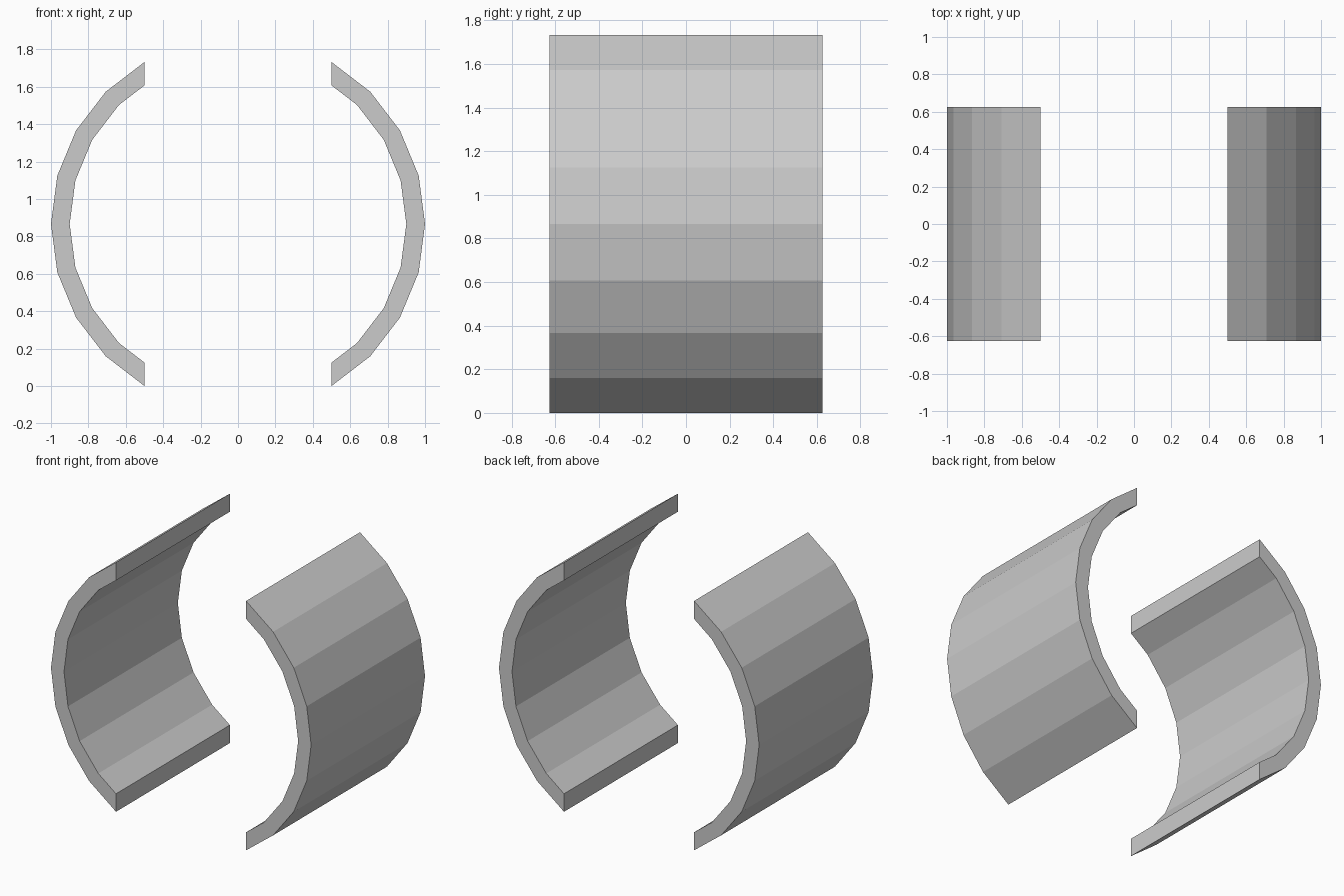
import bpy, bmesh
from math import cos, sin, radians

if "Cube" in bpy.data.objects:
    bpy.data.objects.remove(bpy.data.objects["Cube"])

R_OUT, R_IN, CUT_X, HALF_LEN = 1.0, 0.9, 0.5, 0.625
CENTRE_Z = R_OUT * sin(radians(60))


def arc(radius):
    """Points of a 24-sided circle from -60 to 60 degrees, trimmed at CUT_X."""
    pts = [(radius * cos(radians(a)), radius * sin(radians(a))) for a in range(-60, 61, 15)]

    def trim(end, inner):
        t = (CUT_X - inner[0]) / (end[0] - inner[0])
        return (CUT_X, inner[1] + t * (end[1] - inner[1]))

    return [trim(pts[0], pts[1])] + pts[1:-1] + [trim(pts[-1], pts[-2])]


def curved_shell(name, side):
    bm = bmesh.new()
    outer, inner = arc(R_OUT), arc(R_IN)

    def ring(pts, y):
        return [bm.verts.new((side * x, y, CENTRE_Z + z)) for x, z in pts]

    of, ob = ring(outer, -HALF_LEN), ring(outer, HALF_LEN)
    nf, nb = ring(inner, -HALF_LEN), ring(inner, HALF_LEN)
    # outer skin, inner skin, front rim, back rim
    for i in range(len(outer) - 1):
        for a, b in ((of, ob), (nb, nf), (nf, of), (ob, nb)):
            bm.faces.new((a[i], b[i], b[i + 1], a[i + 1]))
    # flat cut edges
    for i in (0, -1):
        bm.faces.new((of[i], ob[i], nb[i], nf[i]))
    bmesh.ops.recalc_face_normals(bm, faces=bm.faces)
    mesh = bpy.data.meshes.new(name)
    bm.to_mesh(mesh)
    bm.free()
    bpy.context.collection.objects.link(bpy.data.objects.new(name, mesh))


# Two mirrored halves of an open, faceted tube
curved_shell("right_curved_shell", 1)
curved_shell("left_curved_shell", -1)
